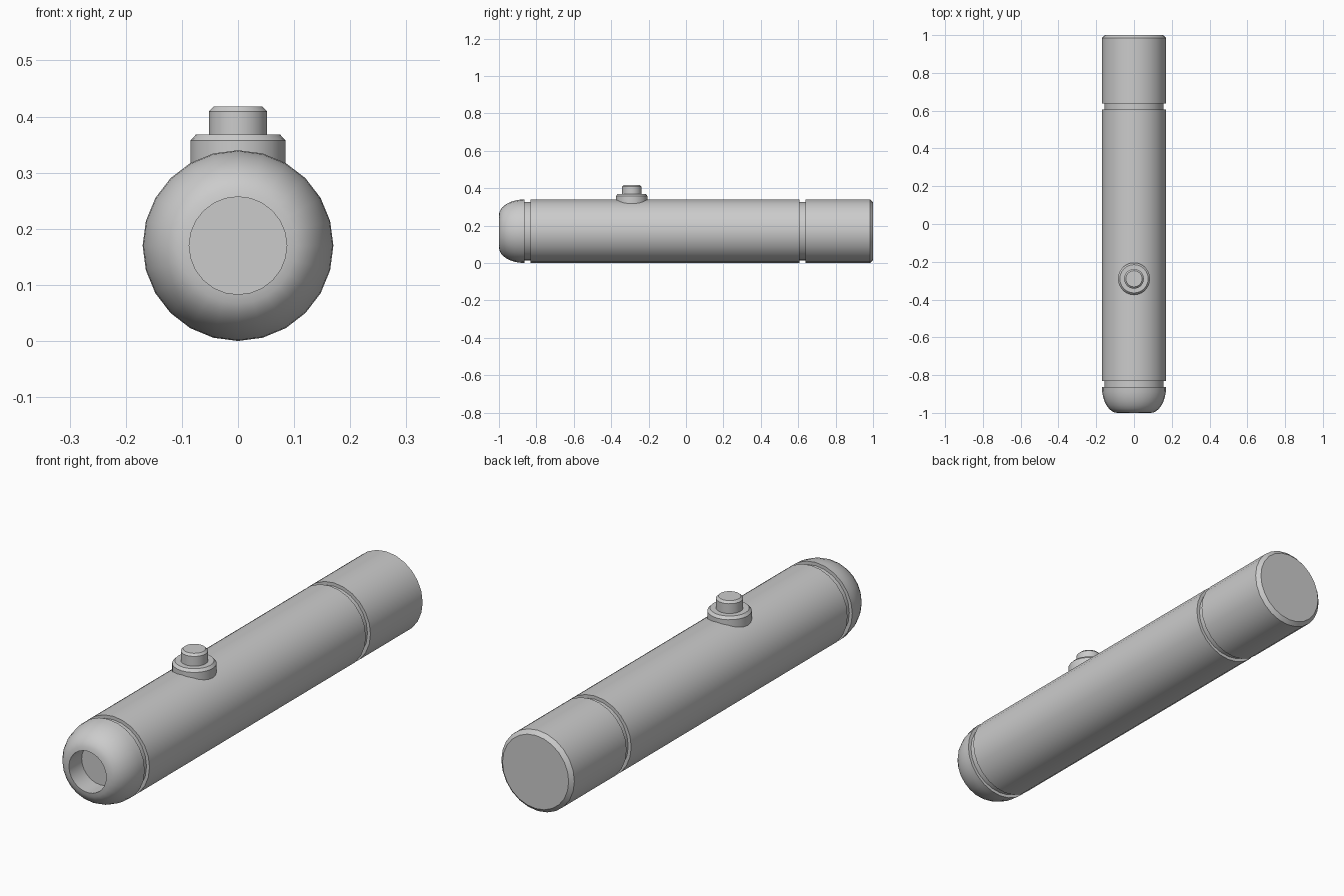
import bpy, math
from mathutils import Vector

if "Cube" in bpy.data.objects:
    bpy.data.objects.remove(bpy.data.objects["Cube"])

SIDES = 24
AXIS_Z = 0.17
R = 0.17           # barrel radius
NECK = 0.156       # groove radius


def lathe(name, profile, origin, along_y):
    """Revolve (radius, height) points about an axis; radius 0 makes a pole-free cap."""
    verts, faces = [], []
    for r, h in profile:
        for i in range(SIDES):
            a = 2 * math.pi * i / SIDES
            c, s = r * math.cos(a), r * math.sin(a)
            p = Vector((c, h, -s)) if along_y else Vector((c, s, h))
            verts.append(p + Vector(origin))
    for k in range(len(profile) - 1):
        for i in range(SIDES):
            j = (i + 1) % SIDES
            a, b = k * SIDES, (k + 1) * SIDES
            faces.append((a + i, a + j, b + j, b + i))
    last = (len(profile) - 1) * SIDES
    faces.append(tuple(reversed(range(SIDES))))
    faces.append(tuple(range(last, last + SIDES)))
    mesh = bpy.data.meshes.new(name)
    mesh.from_pydata(verts, [], faces)
    obj = bpy.data.objects.new(name, mesh)
    bpy.context.collection.objects.link(obj)
    bpy.ops.object.select_all(action='DESELECT')
    obj.select_set(True)
    bpy.context.view_layer.objects.active = obj
    bpy.ops.object.shade_smooth_by_angle(angle=math.radians(30))
    return obj


axis = (0, 0, AXIS_Z)

# rounded nose with a recessed aperture
hole = 0.087
nose = [(hole, -0.915), (hole, -1.0)]
for i in range(1, 9):
    t = math.pi / 2 * i / 8
    nose.append((hole + (R - hole) * math.sin(t), -0.863 - 0.137 * math.cos(t)))
lathe("nose", nose, axis, True)

# main barrel and the narrow necks seen in the grooves
lathe("front_neck", [(NECK, -0.865), (NECK, -0.828)], axis, True)
lathe("barrel", [(R, -0.831), (R, 0.607)], axis, True)
lathe("rear_neck", [(NECK, 0.605), (NECK, 0.642)], axis, True)

# tail cap with chamfered end
lathe("tail_cap", [(R, 0.638), (R, 0.985), (0.154, 1.0)], axis, True)

# push button on its collar
spot = (0, -0.29, 0)
lathe("button_collar", [(0.085, 0.28), (0.085, 0.357), (0.075, 0.368)], spot, False)
lathe("button", [(0.052, 0.34), (0.052, 0.409), (0.043, 0.418)], spot, False)
